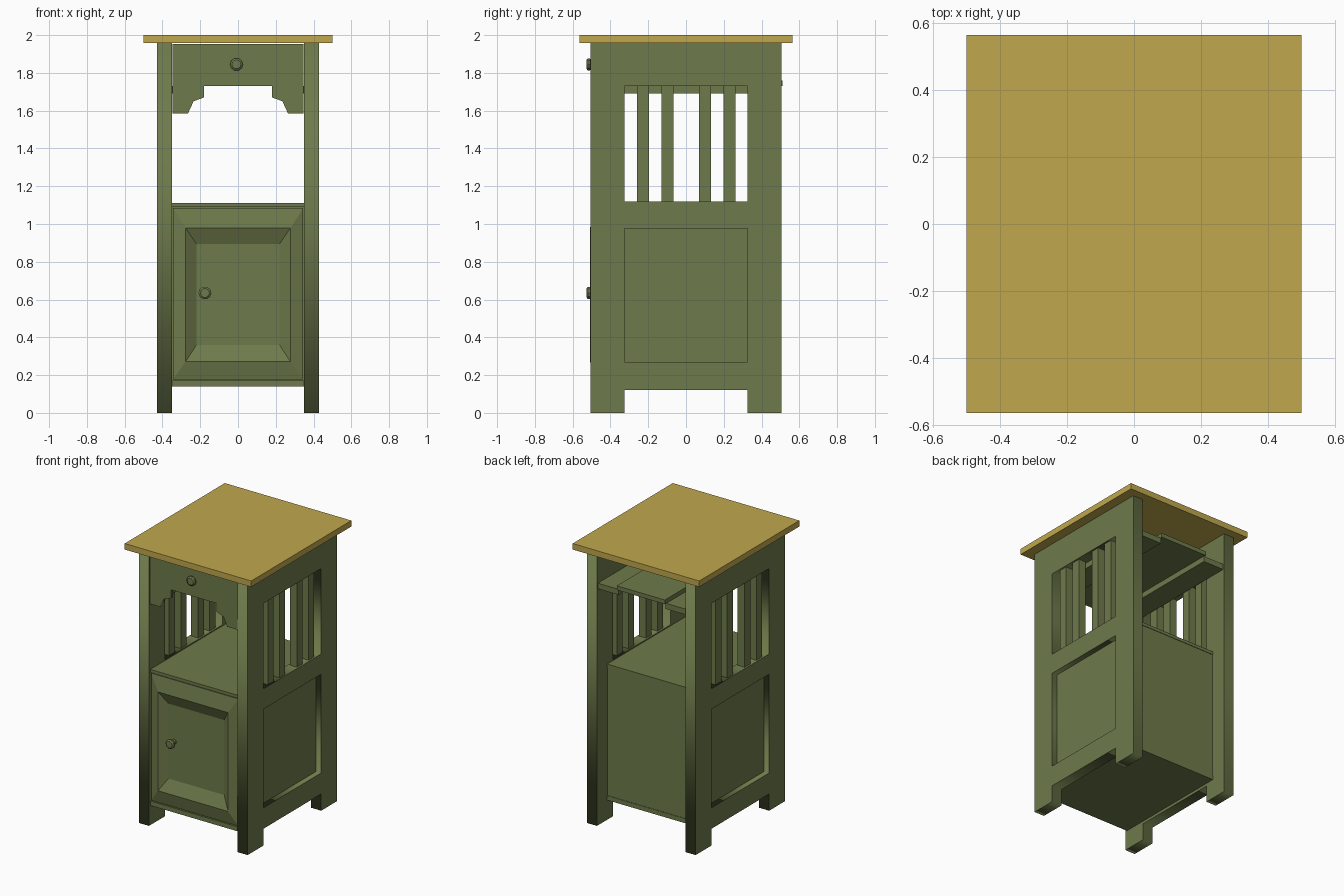
import bpy, bmesh, math
from mathutils import Vector

if "Cube" in bpy.data.objects:
    bpy.data.objects.remove(bpy.data.objects["Cube"])


def paint(name, color):
    m = bpy.data.materials.new(name)
    m.diffuse_color = color
    m.use_nodes = True
    m.node_tree.nodes["Principled BSDF"].inputs["Base Color"].default_value = m.diffuse_color
    return m


GREEN = paint("green_paint", (0.155, 0.195, 0.07, 1))
WOOD = paint("top_wood", (0.53, 0.39, 0.075, 1))


def add(name, bm, mat=GREEN):
    bmesh.ops.recalc_face_normals(bm, faces=bm.faces[:])
    me = bpy.data.meshes.new(name)
    bm.to_mesh(me)
    bm.free()
    me.materials.append(mat)
    ob = bpy.data.objects.new(name, me)
    bpy.context.collection.objects.link(ob)
    return ob


def box(name, x0, x1, y0, y1, z0, z1, mat=GREEN):
    bm = bmesh.new()
    bmesh.ops.create_cube(bm, size=1)
    for v in bm.verts:
        v.co = Vector(((x0 + x1) / 2 + v.co.x * (x1 - x0),
                       (y0 + y1) / 2 + v.co.y * (y1 - y0),
                       (z0 + z1) / 2 + v.co.z * (z1 - z0)))
    return add(name, bm, mat)


def plate(name, loops, half, place):
    """Flat outline (with optional holes) extruded by +-half and placed."""
    cu = bpy.data.curves.new(name, 'CURVE')
    cu.dimensions = '2D'
    cu.fill_mode = 'BOTH'
    cu.extrude = half
    for pts in loops:
        s = cu.splines.new('POLY')
        s.points.add(len(pts) - 1)
        for p, (u, v) in zip(s.points, pts):
            p.co = (u, v, 0, 1)
        s.use_cyclic_u = True
    tmp = bpy.data.objects.new(name + "_outline", cu)
    bpy.context.collection.objects.link(tmp)
    dg = bpy.context.evaluated_depsgraph_get()
    me = bpy.data.meshes.new_from_object(tmp.evaluated_get(dg))
    bm = bmesh.new()
    bm.from_mesh(me)
    bpy.data.objects.remove(tmp)
    bpy.data.meshes.remove(me)
    bmesh.ops.remove_doubles(bm, verts=bm.verts[:], dist=1e-5)
    for v in bm.verts:
        v.co = place(*v.co)
    return add(name, bm)


def rect(a, b, c, d):
    return [(a, c), (b, c), (b, d), (a, d)]


def knob(name, x, z, base):
    # turned profile: (radius, y)
    prof = [(0.018, base), (0.018, -0.503), (0.034, -0.508),
            (0.034, -0.52), (0.024, -0.527)]
    n = 10
    bm = bmesh.new()
    rings = [[bm.verts.new((x + r * math.cos(2 * math.pi * i / n), y,
                            z + r * math.sin(2 * math.pi * i / n)))
              for i in range(n)] for r, y in prof]
    for a, b in zip(rings, rings[1:]):
        for i in range(n):
            j = (i + 1) % n
            bm.faces.new((a[i], a[j], b[j], b[i]))
    bm.faces.new(rings[0])
    bm.faces.new(rings[-1])
    add(name, bm)


# table top
box("table_top", -0.5, 0.5, -0.565, 0.565, 1.957, 2.0, WOOD)

# side frames with slats and recessed panels
outline = [(-0.505, 0), (-0.325, 0), (-0.325, 0.12), (0.325, 0.12),
           (0.325, 0), (0.505, 0), (0.505, 1.957), (-0.505, 1.957)]
holes = [rect(-0.325, 0.325, 0.27, 0.975), rect(-0.325, 0.325, 1.12, 1.73)]
for side, s in (("left", -1), ("right", 1)):
    plate(side + "_side_frame", [outline] + holes, 0.04,
          lambda u, v, w, s=s: Vector((s * 0.39 + w, u, v)))
    x0, x1 = sorted((s * 0.352, s * 0.39))
    box(side + "_side_panel", x0, x1, -0.325, 0.325, 0.27, 0.975)
    x0, x1 = sorted((s * 0.362, s * 0.418))
    for i, y in enumerate((-0.228, -0.097, 0.1, 0.23)):
        box(f"{side}_slat_{i + 1}", x0, x1, y - 0.032, y + 0.032, 1.12, 1.73)
    # runner under the drawer
    x0, x1 = sorted((s * 0.185, s * 0.35))
    box(side + "_drawer_runner", x0, x1, -0.48, 0.495, 1.69, 1.73)

# cabinet carcass
box("cabinet_shelf", -0.35, 0.35, -0.49, 0.39, 1.09, 1.112)
box("cabinet_floor", -0.35, 0.35, -0.49, 0.39, 0.14, 0.172)
box("cabinet_back", -0.35, 0.35, 0.365, 0.387, 0.172, 1.09)
box("drawer_shelf", -0.19, 0.19, -0.48, 0.51, 1.73, 1.76)

# shaped front apron
half = [(0.18, 1.73), (0.18, 1.67), (0.235, 1.65), (0.265, 1.585), (0.347, 1.585),
        (0.347, 1.953)]
apron = half + [(-x, z) for x, z in reversed(half)]
plate("front_apron", [apron], 0.012, lambda u, v, w: Vector((u, -0.488 - w, v)))

# door: nested rectangles (half width, bottom, top, y)
steps = [(0.345, 0.177, 1.085, -0.455), (0.345, 0.177, 1.085, -0.486),
         (0.277, 0.272, 0.978, -0.508), (0.22, 0.36, 0.895, -0.47)]
bm = bmesh.new()
rings = [[bm.verts.new((x, y, z)) for x, z in rect(-h, h, z0, z1)]
         for h, z0, z1, y in steps]
for a, b in zip(rings, rings[1:]):
    for i in range(4):
        j = (i + 1) % 4
        bm.faces.new((a[i], a[j], b[j], b[i]))
bm.faces.new(rings[0])
bm.faces.new(rings[-1])
add("cabinet_door", bm)

knob("door_knob", -0.175, 0.635, -0.465)
knob("drawer_knob", -0.008, 1.845, -0.49)
